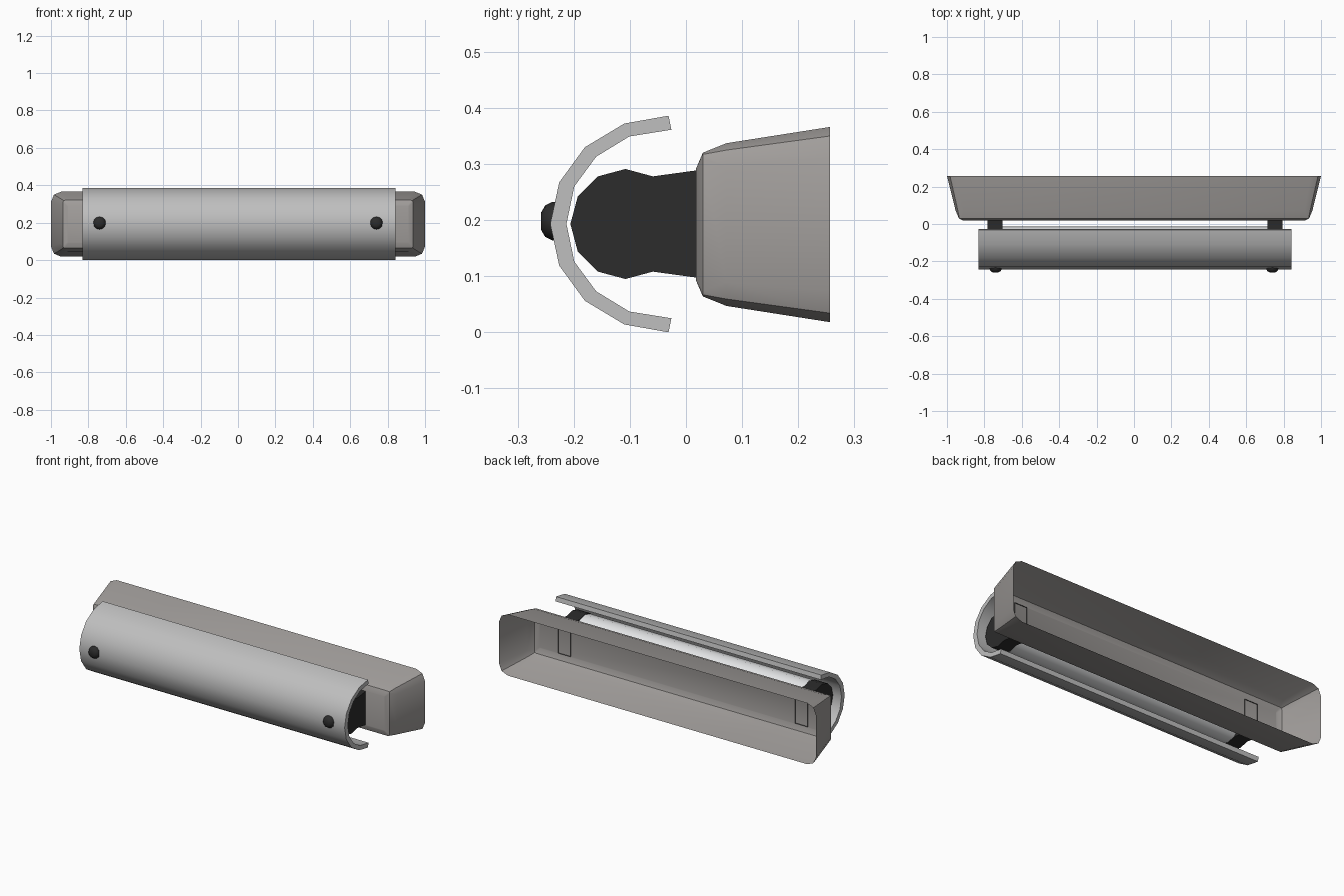
import bpy, bmesh, math

if "Cube" in bpy.data.objects:
    bpy.data.objects.remove(bpy.data.objects["Cube"])

CX = 0.005           # lamp assembly is very slightly off centre
ZC = 0.193           # height of the common axis


def material(name, rgb):
    m = bpy.data.materials.new(name)
    m.diffuse_color = (*rgb, 1)
    m.use_nodes = True
    m.node_tree.nodes["Principled BSDF"].inputs["Base Color"].default_value = m.diffuse_color
    return m


SHADE = material("light grey metal", (0.52, 0.52, 0.52))
HOUSING = material("warm grey", (0.36, 0.342, 0.33))
BLACK = material("black plastic", (0.025, 0.025, 0.025))
GLASS = material("white glass", (0.78, 0.79, 0.80))


def finish(name, bm, mat, angle=35):
    """Smooth faces, keep edges above the angle sharp, link the object."""
    bmesh.ops.recalc_face_normals(bm, faces=bm.faces[:])
    for f in bm.faces:
        f.smooth = True
    for e in bm.edges:
        e.smooth = len(e.link_faces) == 2 and e.calc_face_angle(0) < math.radians(angle)
    me = bpy.data.meshes.new(name)
    bm.to_mesh(me)
    bm.free()
    me.materials.append(mat)
    ob = bpy.data.objects.new(name, me)
    bpy.context.collection.objects.link(ob)
    return ob


def loft(rings, cap_start=True, cap_end=True, skip=()):
    """Bridge closed rings of equal length; skip leaves out side faces."""
    bm = bmesh.new()
    vs = [[bm.verts.new(p) for p in r] for r in rings]
    n = len(rings[0])
    for a, b in zip(vs, vs[1:]):
        for i in range(n):
            if i not in skip:
                j = (i + 1) % n
                bm.faces.new((a[i], a[j], b[j], b[i]))
    if cap_start:
        bm.faces.new(vs[0])
    if cap_end:
        bm.faces.new(vs[-1])
    return bm


def extrude_x(profile, x0, x1, skip=()):
    return loft([[(x, y, z) for y, z in profile] for x in (x0, x1)], skip=skip)


# Curved shade: half of the outer and inner arcs, mirrored about the axis
outer = [(-0.031, 0.193), (-0.110, 0.179), (-0.180, 0.137), (-0.226, 0.074)]
inner = [(-0.026, 0.168), (-0.101, 0.156), (-0.160, 0.120), (-0.199, 0.067)]


def arc(half, tip):
    return ([(y, ZC + h) for y, h in half] + [(tip, ZC)]
            + [(y, ZC - h) for y, h in reversed(half)])


profile = arc(outer, -0.242) + arc(inner, -0.213)[::-1]
finish("shade", extrude_x(profile, CX - 0.837, CX + 0.837), SHADE)

# Wall housing: open-backed tapered shell with clipped corners


def rounded_rect(y, hx, hz, r):
    pts = []
    for k in range(4):
        sx, sz = ((1, 1), (-1, 1), (-1, -1), (1, -1))[k]
        for i in range(3):
            a = math.radians(90 * k + 45 * i)
            pts.append((sx * (hx - r) + r * math.cos(a), y,
                        ZC - 0.001 + sz * (hz - r) + r * math.sin(a)))
    return pts


rings = [rounded_rect(0.257, 1.0, 0.174, 0.055),
         rounded_rect(0.072, 0.954, 0.145, 0.042),
         rounded_rect(0.030, 0.936, 0.128, 0.010),
         rounded_rect(0.018, 0.912, 0.100, 0.005)]
finish("wall_housing", loft(rings, cap_start=False), HOUSING, 32)

# Tube holders: round sockets with a flared arm, open where they enter the housing
R, YC = 0.098, -0.108
socket = [(YC + R * math.cos(math.radians(a)), ZC + R * math.sin(math.radians(a)))
          for a in range(60, 301, 30)]
holder = socket + [(0.022, 0.097), (0.022, 0.289)]
for side, name in ((-1, "left"), (1, "right")):
    x = CX + side * 0.748
    finish(name + "_tube_holder",
           extrude_x(holder, x - 0.04, x + 0.04, skip=(len(socket),)), BLACK)

    # Domed fixing knob on the front of the shade
    knob = [[(side * 0.74 + r * math.cos(t * math.tau / 12), y,
              0.198 + r * math.sin(t * math.tau / 12)) for t in range(12)]
            for r, y in ((0.034, -0.222), (0.034, -0.239), (0.028, -0.251), (0.016, -0.258))]
    finish(name + "_knob", loft(knob), BLACK, 50)

# Lamp tube between the holders
tube = [(YC + 0.095 * math.cos(i * math.tau / 12), ZC + 0.095 * math.sin(i * math.tau / 12))
        for i in range(12)]
finish("lamp_tube", extrude_x(tube, CX - 0.71, CX + 0.71), GLASS)
